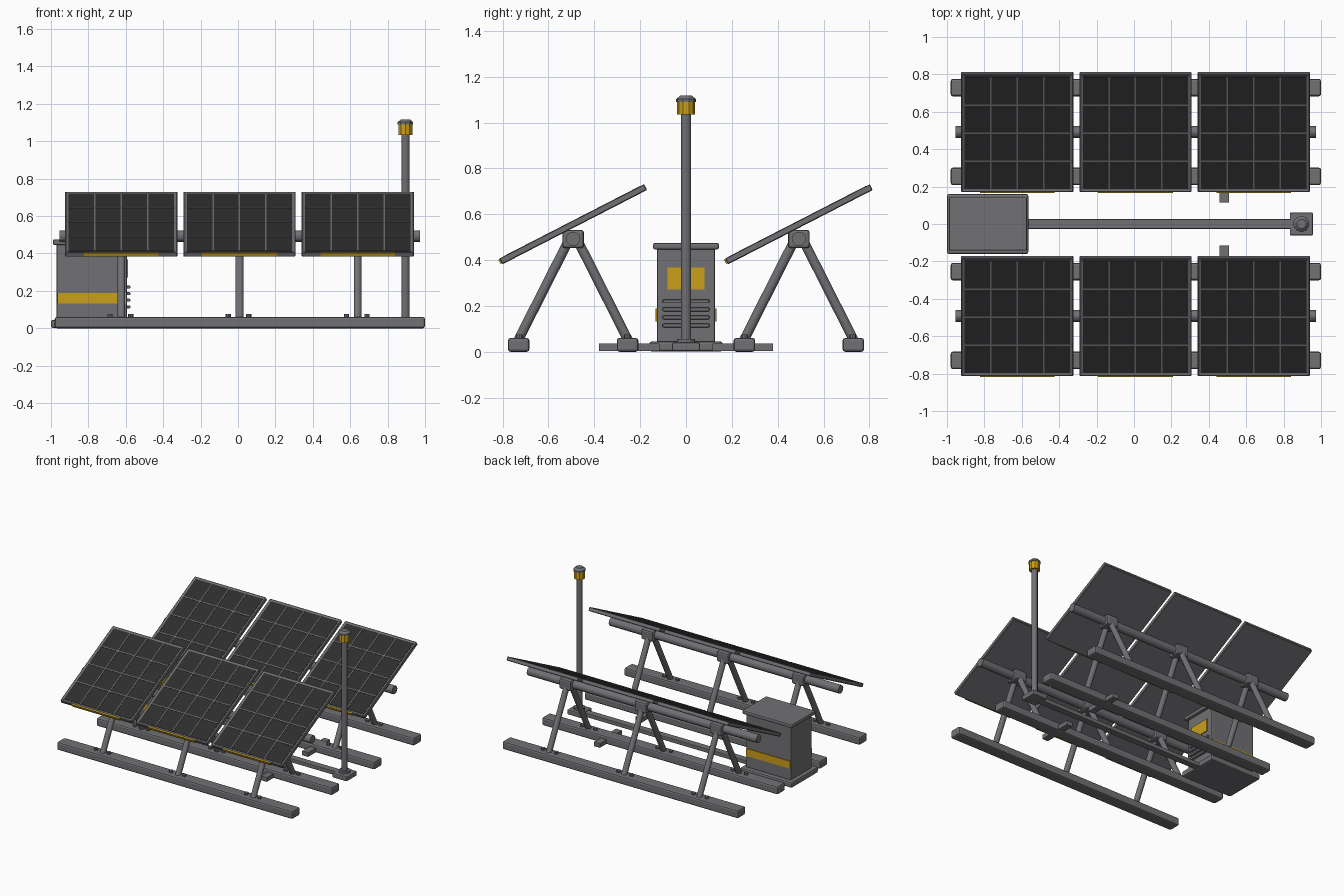
import bpy, bmesh, math
from mathutils import Vector, Matrix

if "Cube" in bpy.data.objects:
    bpy.data.objects.remove(bpy.data.objects["Cube"])


def material(name, rgb):
    m = bpy.data.materials.new(name)
    m.diffuse_color = (*rgb, 1)
    m.use_nodes = True
    m.node_tree.nodes["Principled BSDF"].inputs["Base Color"].default_value = m.diffuse_color
    return m


GREY = material("steel grey", (0.165, 0.165, 0.178))
DARK = material("solar cell black", (0.027, 0.027, 0.028))
YELLOW = material("safety yellow", (0.60, 0.35, 0.01))


def finish(name, bm, mat, bevel=0.0, segs=2, matrix=None):
    me = bpy.data.meshes.new(name)
    bm.to_mesh(me)
    bm.free()
    me.materials.append(mat)
    ob = bpy.data.objects.new(name, me)
    bpy.context.collection.objects.link(ob)
    if matrix:
        ob.matrix_world = matrix
    if bevel:
        mod = ob.modifiers.new("edge bevel", 'BEVEL')
        mod.width, mod.segments, mod.limit_method = bevel, segs, 'ANGLE'
    return ob


def add_box(bm, lo, hi):
    lo, hi = Vector(lo), Vector(hi)
    m = Matrix.Translation((lo + hi) / 2) @ Matrix.Diagonal((*(hi - lo), 1))
    bmesh.ops.create_cube(bm, size=1, matrix=m)


def boxes(name, spans, mat, bevel=0.0, matrix=None):
    bm = bmesh.new()
    for lo, hi in spans:
        add_box(bm, lo, hi)
    return finish(name, bm, mat, bevel, matrix=matrix)


def rod(name, a, b, r, mat, sides=12, r2=None, bevel=0.0):
    a, b = Vector(a), Vector(b)
    d = b - a
    m = Matrix.Translation((a + b) / 2) @ d.to_track_quat('Z', 'Y').to_matrix().to_4x4()
    bm = bmesh.new()
    bmesh.ops.create_cone(bm, cap_ends=True, segments=sides, radius1=r,
                          radius2=r if r2 is None else r2, depth=d.length, matrix=m)
    return finish(name, bm, mat, bevel)


CX, PITCH = 0.008, 0.632          # array centre and panel spacing
PW, PL, PT = 0.30, 0.355, 0.015   # panel half sizes
TILT = math.radians(27.2)


def panel(x, y):
    mw = Matrix.Translation((x, y, 0.557)) @ Matrix.Rotation(TILT, 4, 'X')
    # frame with a sunken tray
    bm = bmesh.new()
    add_box(bm, (-PW, -PL, -PT), (PW, PL, PT))
    bm.faces.ensure_lookup_table()
    bm.normal_update()
    top = [f for f in bm.faces if f.normal.z > 0.9]
    bmesh.ops.inset_region(bm, faces=top, thickness=0.018, depth=-0.006)
    finish("panel_frame", bm, GREY, 0.004, 1, mw)
    # dark glass and the grid dividing it into 4 x 4 cells
    gx, gy = PW - 0.018, PL - 0.018
    boxes("panel_glass", [((-gx, -gy, 0.007), (gx, gy, 0.0115))], DARK, matrix=mw)
    bars = []
    for k in (-1, 0, 1):
        u, v = k * gx / 2, k * gy / 2
        bars.append(((u - 0.004, -gy, 0.010), (u + 0.004, gy, 0.0145)))
        bars.append(((-gx, v - 0.004, 0.010), (gx, v + 0.004, 0.0143)))
    boxes("panel_cell_grid", bars, GREY, matrix=mw)
    # yellow marker on the low edge
    boxes("panel_edge_marker", [((-0.2, -PL - 0.006, -0.010), (0.2, -PL + 0.002, 0.012))],
          YELLOW, matrix=mw)


for row in (-0.492, 0.492):
    # torque tube, panels and A-frame supports
    rod("torque_tube", (-0.955, row, 0.493), (0.972, row, 0.493), 0.031, GREY, 16)
    for k in (-1, 0, 1):
        x = CX + k * PITCH
        panel(x, row)
        boxes("tube_clamp", [((x - 0.05, row - 0.047, 0.452), (x + 0.05, row + 0.047, 0.532))],
              GREY, 0.012)
        for s in (-1, 1):
            rod("support_leg", (x, row + s * 0.025, 0.475), (x, row + s * 0.24, 0.05),
                0.021, GREY, 12)
            for b in (-0.06, 0.05):
                rod("foot_bolt", (x + b, row + s * 0.235, 0.055),
                    (x + b, row + s * 0.235, 0.076), 0.014, GREY, 8)
    # ground skids
    for s in (-1, 1):
        y = row + s * 0.2375
        boxes("ground_skid", [((-0.98, y - 0.047, 0), (1.0, y + 0.047, 0.061))], GREY, 0.012)

# short cross ties under the inner skids
for s in (-1, 1):
    y0, y1 = sorted((s * 0.115, s * 0.38))
    boxes("cross_tie", [((0.457, y0, 0.003), (0.508, y1, 0.037))], GREY, 0.003)

# cabinet
boxes("cabinet_base", [((-1.0, -0.16, 0.002), (-0.565, 0.16, 0.045))], GREY, 0.01)
boxes("cabinet_body", [((-0.97, -0.127, 0.04), (-0.593, 0.127, 0.452))], GREY, 0.008)
boxes("cabinet_roof", [((-0.99, -0.143, 0.446), (-0.572, 0.143, 0.475))], GREY, 0.008)
boxes("cabinet_side_bands", [((-0.966, s * 0.1295 - 0.004, 0.132),
                              (-0.598, s * 0.1295 + 0.004, 0.188)) for s in (-1, 1)], YELLOW)
boxes("cabinet_door_plate", [((-0.595, -0.08, 0.272), (-0.587, 0.08, 0.368))], YELLOW)
boxes("cabinet_louvers", [((-0.60, -0.102, z - 0.008), (-0.576, 0.102, z + 0.008))
                          for z in (0.115, 0.15, 0.185, 0.22)], GREY, 0.004)

# cable duct from cabinet to mast
boxes("cable_duct", [((-0.57, -0.026, 0.005), (0.85, 0.026, 0.035))], GREY, 0.004)

# beacon mast
MX = 0.895
boxes("mast_foot", [((MX - 0.062, -0.062, 0.003), (MX + 0.062, 0.062, 0.04))], GREY, 0.008)
rod("mast_collar", (MX, 0, 0.035), (MX, 0, 0.055), 0.04, GREY, 12)
rod("mast_pole", (MX, 0, 0.03), (MX, 0, 1.04), 0.022, GREY, 12)
rod("beacon_lamp", (MX, 0, 1.034), (MX, 0, 1.092), 0.039, YELLOW, 10)
rod("beacon_rim", (MX, 0, 1.09), (MX, 0, 1.102), 0.043, GREY, 10)
rod("beacon_cap", (MX, 0, 1.102), (MX, 0, 1.117), 0.043, GREY, 10, r2=0.026)
